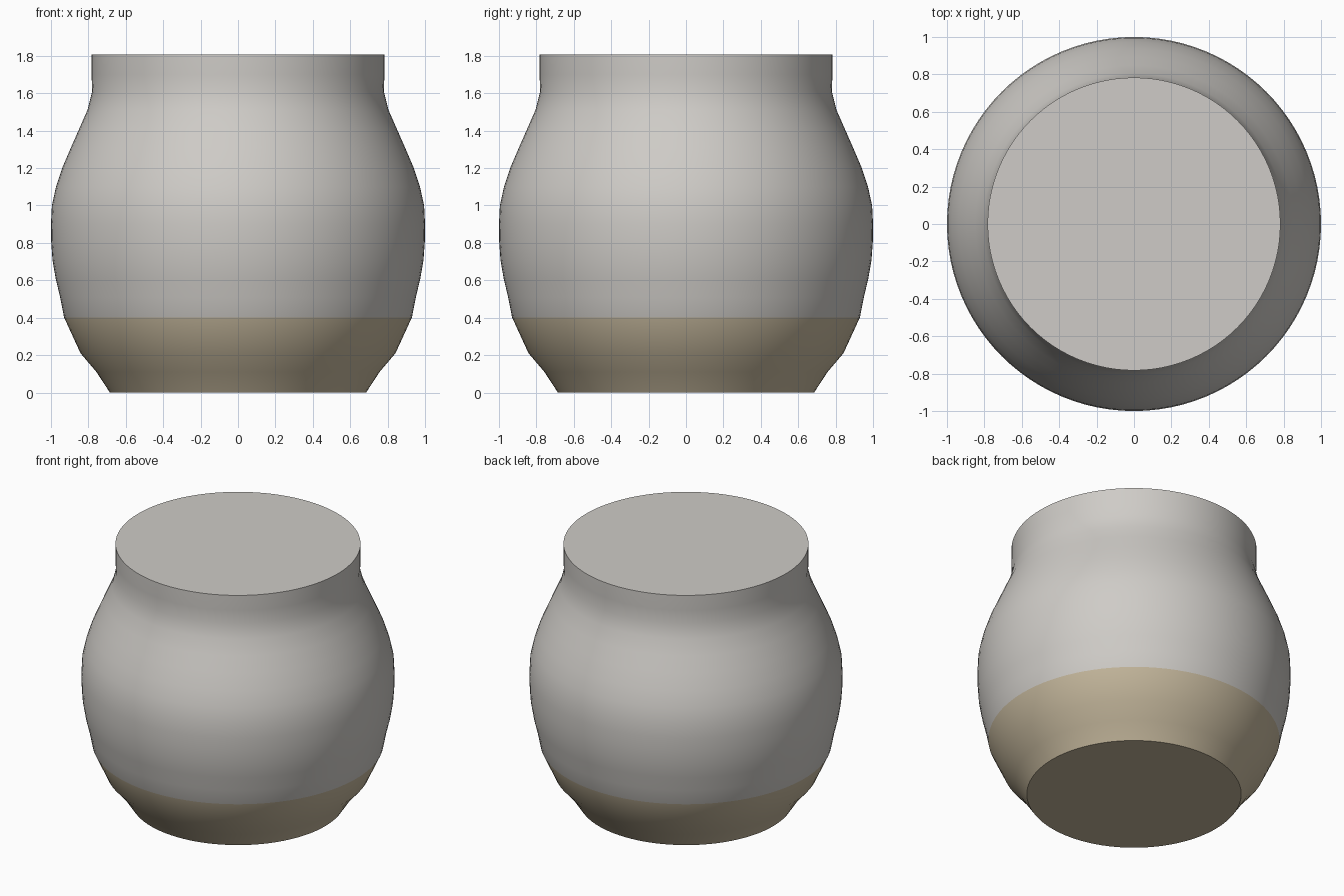
import bpy, bmesh, math

cube = bpy.data.objects.get("Cube")
if cube:
    bpy.data.objects.remove(cube, do_unlink=True)


def material(name, rgb):
    m = bpy.data.materials.new(name)
    m.use_nodes = True
    m.diffuse_color = (*rgb, 1)
    m.node_tree.nodes["Principled BSDF"].inputs["Base Color"].default_value = (*rgb, 1)
    return m


glaze = material("pale grey glaze", (0.62, 0.60, 0.57))
clay = material("bare tan clay", (0.55, 0.47, 0.33))

SEGMENTS = 96
GLAZE_LINE = 0.402

# Pot outline: (radius, height) from foot to rim
profile = [(0.685, 0.0), (0.757, 0.11), (0.842, 0.21), (0.93, GLAZE_LINE),
           (0.951, 0.51), (0.975, 0.61), (0.992, 0.71), (0.999, 0.81),
           (1.0, 0.90), (0.995, 1.0), (0.973, 1.10), (0.938, 1.205),
           (0.893, 1.31), (0.849, 1.41), (0.805, 1.51), (0.78, 1.61),
           (0.783, 1.70), (0.783, 1.806)]

# Spin the outline into rings, with a flat foot and a flat closed top
bm = bmesh.new()
rings = []
for r, z in profile:
    rings.append([bm.verts.new((r * math.cos(a), r * math.sin(a), z))
                  for a in (2 * math.pi * i / SEGMENTS for i in range(SEGMENTS))])
for low, high in zip(rings, rings[1:]):
    for i in range(SEGMENTS):
        j = (i + 1) % SEGMENTS
        bm.faces.new((low[i], low[j], high[j], high[i]))
bm.faces.new(rings[0][::-1])
bm.faces.new(rings[-1])

# Bare clay below the glaze line
for f in bm.faces:
    f.material_index = 1 if f.calc_center_median().z < GLAZE_LINE else 0

mesh = bpy.data.meshes.new("pot")
bm.to_mesh(mesh)
bm.free()
mesh.materials.append(glaze)
mesh.materials.append(clay)
pot = bpy.data.objects.new("pot", mesh)
bpy.context.collection.objects.link(pot)

# Smooth wall with crisp foot and rim edges
bpy.ops.object.select_all(action='DESELECT')
pot.select_set(True)
bpy.context.view_layer.objects.active = pot
bpy.ops.object.shade_smooth_by_angle(angle=math.radians(40))
